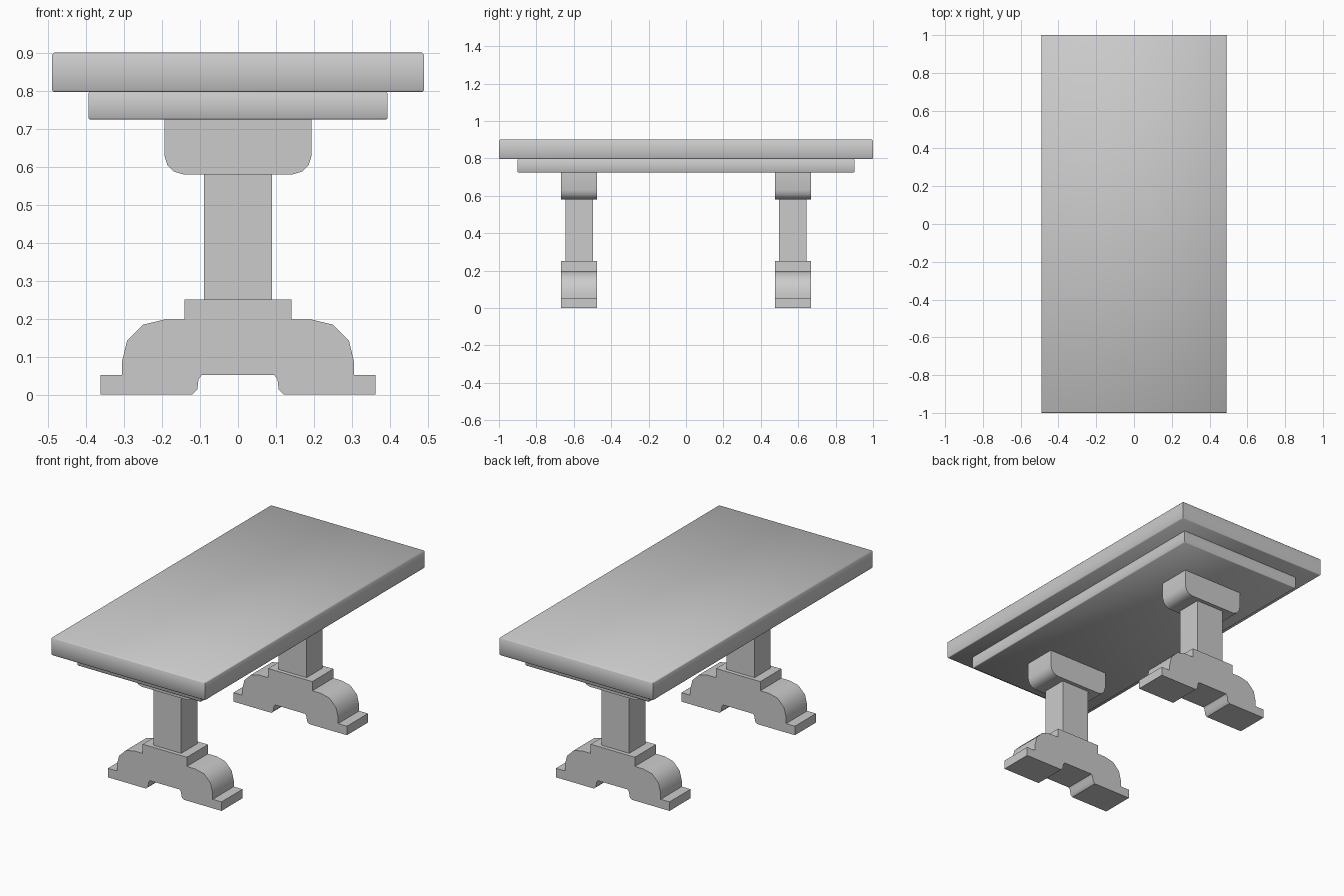
import bpy, bmesh, math

if "Cube" in bpy.data.objects:
    bpy.data.objects.remove(bpy.data.objects["Cube"])


def finish(bm, name, angle):
    bmesh.ops.recalc_face_normals(bm, faces=bm.faces[:])
    mesh = bpy.data.meshes.new(name)
    bm.to_mesh(mesh)
    bm.free()
    obj = bpy.data.objects.new(name, mesh)
    bpy.context.collection.objects.link(obj)
    bpy.ops.object.select_all(action='DESELECT')
    obj.select_set(True)
    bpy.context.view_layer.objects.active = obj
    bpy.ops.object.shade_smooth_by_angle(angle=math.radians(angle))
    return obj


def box(name, x, y, z, bevel=0.0):
    """Box from (min, max) ranges, with its horizontal edges softened."""
    bm = bmesh.new()
    bmesh.ops.create_cube(bm, size=1)
    for v in bm.verts:
        v.co = [r[0] if c < 0 else r[1] for c, r in zip(v.co, (x, y, z))]
    if bevel:
        edges = [e for e in bm.edges
                 if abs(e.verts[0].co.z - e.verts[1].co.z) < 1e-6]
        bmesh.ops.bevel(bm, geom=edges, offset=bevel, segments=1,
                        profile=0.5, affect='EDGES')
    return finish(bm, name, 50)


def profile(name, half, y):
    """Mirror a half outline (x > 0) across x = 0 and extrude it along y."""
    pts = half + [(-px, pz) for px, pz in reversed(half)]
    bm = bmesh.new()
    face = bm.faces.new([bm.verts.new((px, y[0], pz)) for px, pz in pts])
    ext = bmesh.ops.extrude_face_region(bm, geom=[face])
    for v in ext['geom']:
        if isinstance(v, bmesh.types.BMVert):
            v.co.y = y[1]
    return finish(bm, name, 44)


# Table top and the apron slab below it
box("table_top", (-0.49, 0.49), (-1, 1), (0.796, 0.9), 0.005)
box("apron", (-0.394, 0.394), (-0.9, 0.9), (0.724, 0.797), 0.004)

# Half outlines of the foot and of the rounded block under the apron
foot = [(0.095, 0.052), (0.104, 0.04), (0.107, 0.013), (0.12, 0),
        (0.362, 0), (0.362, 0.052), (0.306, 0.052), (0.306, 0.085),
        (0.292, 0.142), (0.25, 0.184), (0.195, 0.197), (0.141, 0.197),
        (0.141, 0.25)]
block = [(0.145, 0.58), (0.169, 0.587), (0.186, 0.604), (0.194, 0.63),
         (0.194, 0.726)]

# One trestle at each end: foot, column, block
for side, s in (("front", -1), ("back", 1)):
    yc = 0.571 * s
    profile(side + "_foot", foot, (yc - 0.096, yc + 0.096))
    box(side + "_column", (-0.089, 0.089), (yc - 0.073, yc + 0.073),
        (0.25, 0.58))
    profile(side + "_block", block, (yc - 0.096, yc + 0.096))
